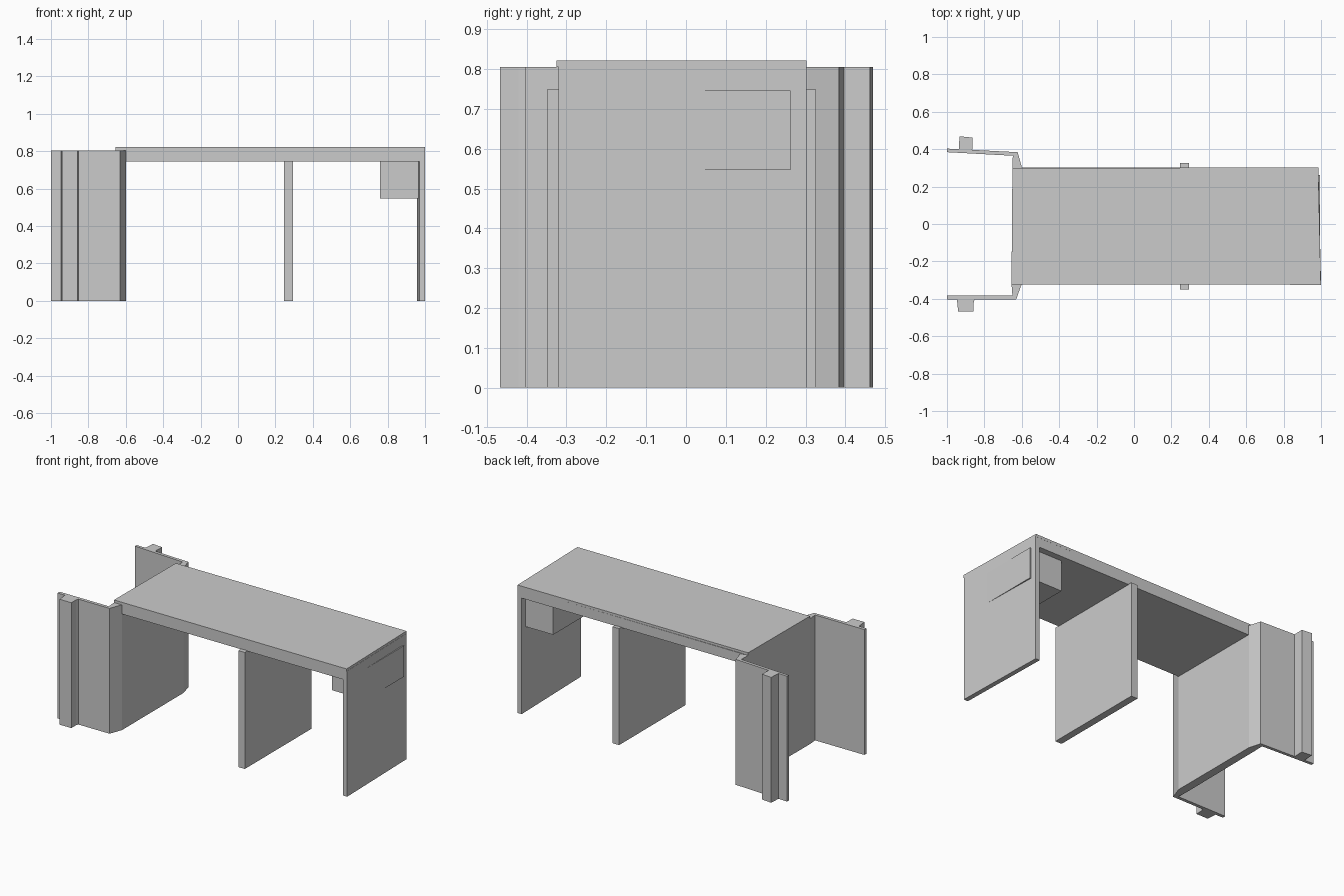
import bpy, bmesh

if "Cube" in bpy.data.objects:
    bpy.data.objects.remove(bpy.data.objects["Cube"])


def loft(name, a, b):
    """Solid between two matching outlines."""
    bm = bmesh.new()
    va = [bm.verts.new(p) for p in a]
    vb = [bm.verts.new(p) for p in b]
    bm.faces.new(va)
    bm.faces.new(vb[::-1])
    n = len(a)
    for i in range(n):
        j = (i + 1) % n
        bm.faces.new((va[i], vb[i], vb[j], va[j]))
    bmesh.ops.recalc_face_normals(bm, faces=bm.faces)
    me = bpy.data.meshes.new(name)
    bm.to_mesh(me)
    bm.free()
    ob = bpy.data.objects.new(name, me)
    bpy.context.collection.objects.link(ob)
    return ob


def plan(name, pts, z0, z1):
    """Top-view outline raised from z0 to z1."""
    return loft(name, [(x, y, z0) for x, y in pts], [(x, y, z1) for x, y in pts])


def rect(x0, x1, y0, y1):
    return [(x0, y0), (x1, y0), (x1, y1), (x0, y1)]


# U-shaped end wall with splayed wings
plan("end_wall", [(-1, -0.403), (-0.63, -0.403), (-0.6, -0.32), (-0.6, 0.305),
                  (-0.622, 0.384), (-1, 0.403), (-1, 0.384), (-0.648, 0.365),
                  (-0.65, 0.30), (-0.655, -0.32), (-0.65, -0.382), (-1, -0.382)], 0, 0.805)

# Posts on the outside of the wings
plan("front_post", [(-0.94, -0.467), (-0.857, -0.467), (-0.857, -0.42), (-0.85, -0.395),
                    (-0.948, -0.395), (-0.945, -0.42)], 0, 0.805)
plan("back_post", [(-0.937, 0.392), (-0.865, 0.392), (-0.863, 0.462), (-0.933, 0.469)], 0, 0.805)

# Bench frame and end leg as one bent slab, its end slightly skewed
front = [(-0.62, 0.745), (0.97, 0.745), (0.97, 0), (1.0, 0), (1.0, 0.807), (-0.62, 0.807)]
back = [(x - (0.014 if x > 0 else 0), z) for x, z in front]
loft("frame_and_end_leg", [(x, -0.32, z) for x, z in front], [(x, 0.302, z) for x, z in back])

# Table top sheet
plan("table_top", [(-0.655, -0.323), (0.999, -0.325), (0.985, 0.303), (-0.65, 0.298)], 0.805, 0.822)

# Middle support panel
plan("middle_leg", rect(0.247, 0.293, -0.349, 0.326), 0, 0.748)

# Box under the top, showing a little through the end leg
plan("under_box", rect(0.76, 0.9955, -0.13, 0.262), 0.547, 0.746)
